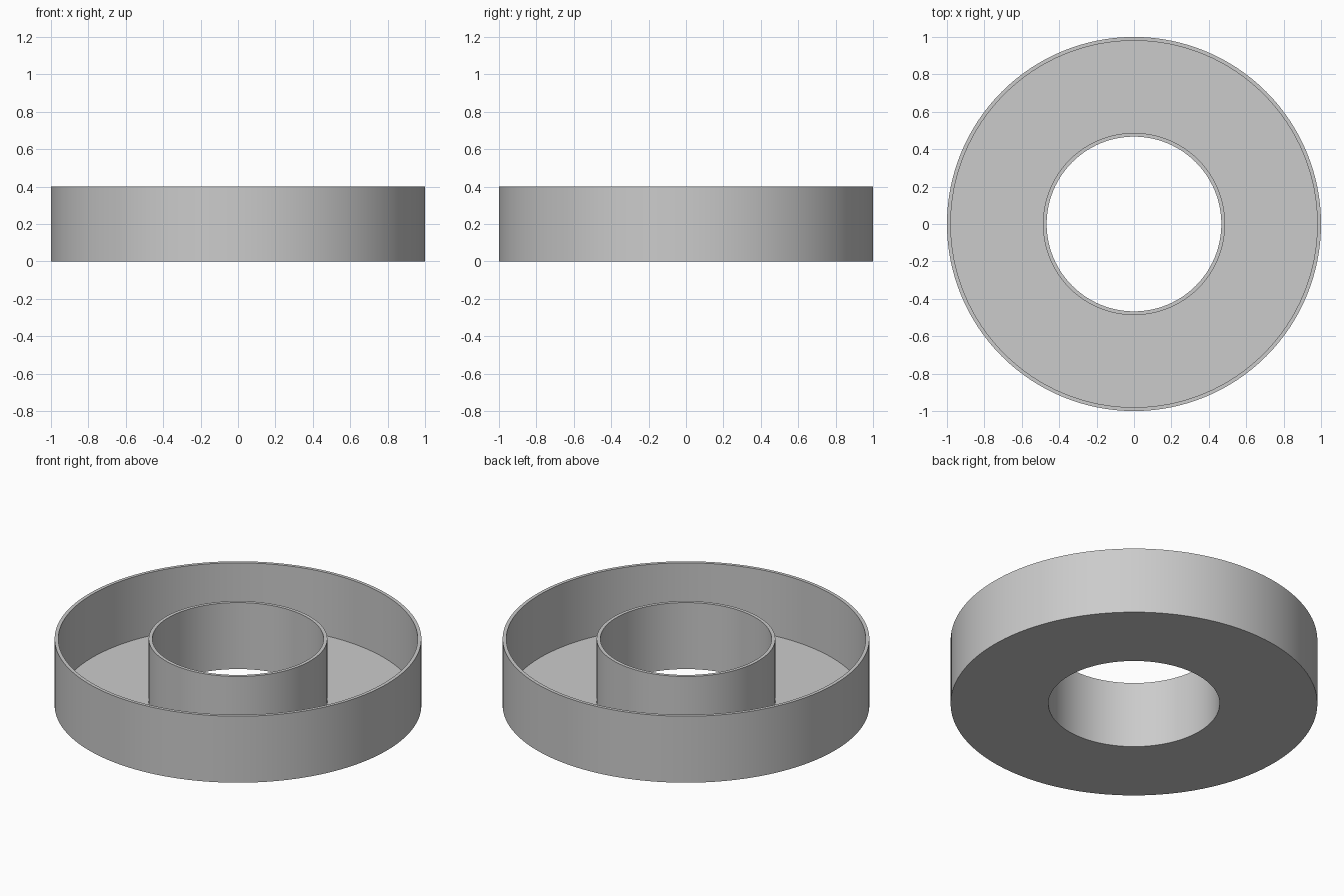
import bpy
import bmesh
import math

cube = bpy.data.objects.get("Cube")
if cube:
    bpy.data.objects.remove(cube, do_unlink=True)

SIDES = 128
HEIGHT = 0.4
WALL = 0.02
OUTER = 1.0
HOLE = 0.467

grey = bpy.data.materials.new("plain grey")
grey.use_nodes = True
colour = (0.6, 0.6, 0.6, 1)
grey.diffuse_color = colour
grey.node_tree.nodes["Principled BSDF"].inputs["Base Color"].default_value = colour


def lathe(name, profile):
    """Spin a closed (radius, z) profile around the z axis."""
    bm = bmesh.new()
    rings = []
    for r, z in profile:
        rings.append([bm.verts.new((r * math.cos(a), r * math.sin(a), z))
                      for a in (math.tau * i / SIDES for i in range(SIDES))])
    for k, ring in enumerate(rings):
        nxt = rings[(k + 1) % len(rings)]
        for i in range(SIDES):
            j = (i + 1) % SIDES
            bm.faces.new((ring[i], ring[j], nxt[j], nxt[i]))
    bmesh.ops.recalc_face_normals(bm, faces=bm.faces)
    mesh = bpy.data.meshes.new(name)
    bm.to_mesh(mesh)
    bm.free()
    obj = bpy.data.objects.new(name, mesh)
    bpy.context.collection.objects.link(obj)
    mesh.materials.append(grey)
    bpy.ops.object.select_all(action="DESELECT")
    obj.select_set(True)
    bpy.context.view_layer.objects.active = obj
    bpy.ops.object.shade_smooth_by_angle(angle=math.radians(30))
    return obj


# Ring-shaped tray: outer wall, thin floor and inner wall around the hole
lathe("ring_tray", [
    (HOLE, 0), (OUTER, 0), (OUTER, HEIGHT), (OUTER - WALL, HEIGHT),
    (OUTER - WALL, WALL), (HOLE + WALL, WALL), (HOLE + WALL, HEIGHT), (HOLE, HEIGHT),
])
